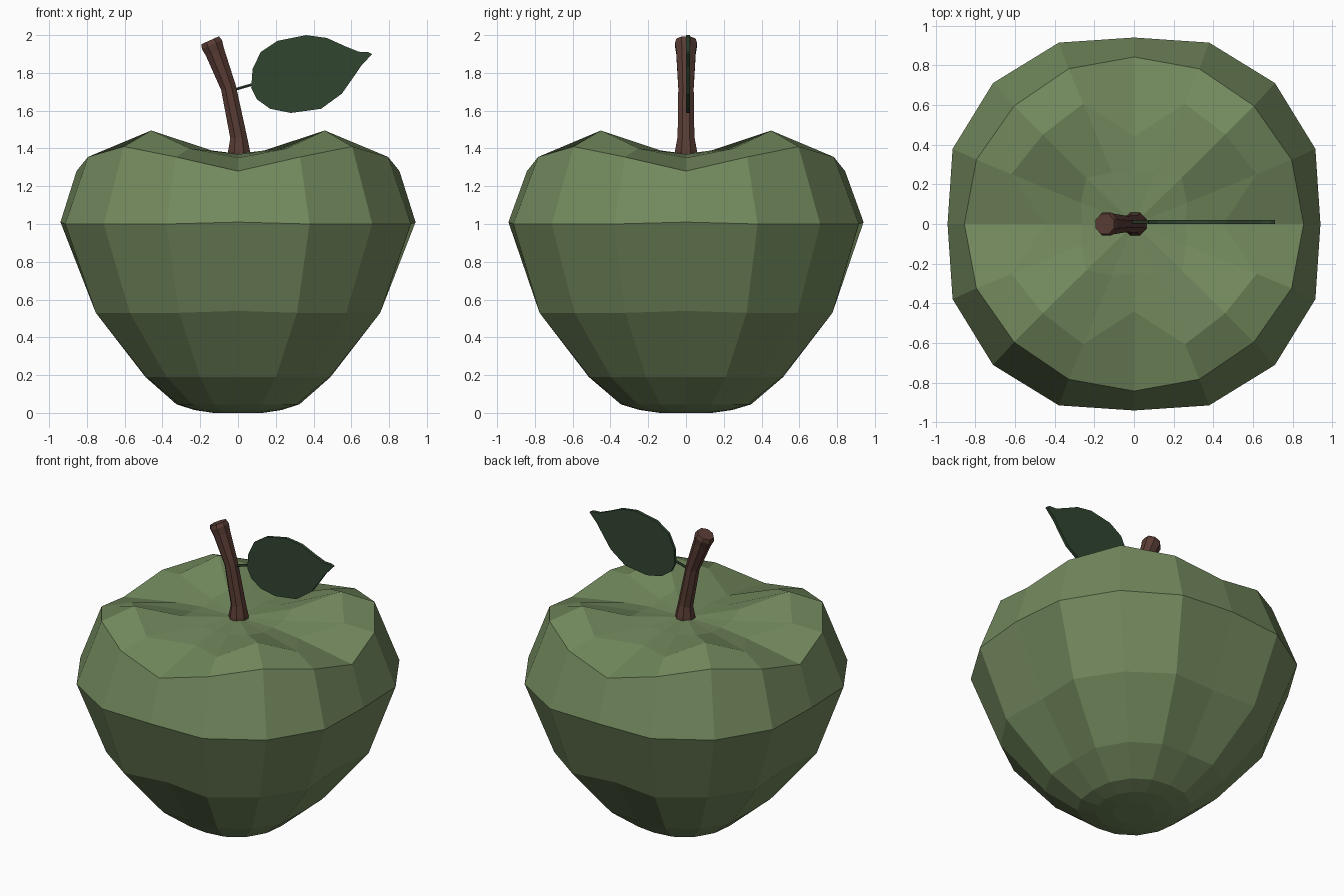
import bpy, bmesh, math
from mathutils import Vector

if "Cube" in bpy.data.objects:
    bpy.data.objects.remove(bpy.data.objects["Cube"])


def material(name, color):
    m = bpy.data.materials.new(name)
    m.diffuse_color = (*color, 1)
    m.use_nodes = True
    m.node_tree.nodes["Principled BSDF"].inputs["Base Color"].default_value = m.diffuse_color
    return m


def make_object(name, bm, mat):
    bmesh.ops.recalc_face_normals(bm, faces=bm.faces)
    me = bpy.data.meshes.new(name)
    bm.to_mesh(me)
    bm.free()
    me.materials.append(mat)
    ob = bpy.data.objects.new(name, me)
    bpy.context.collection.objects.link(ob)
    return ob


def loft(name, rings, mat, end=None):
    """Skin a stack of closed rings; the last ring closes on a point if given."""
    bm = bmesh.new()
    loops = [[bm.verts.new(p) for p in ring] for ring in rings]
    n = len(loops[0])
    for a, b in zip(loops, loops[1:]):
        for i in range(n):
            j = (i + 1) % n
            bm.faces.new((a[i], a[j], b[j], b[i]))
    bm.faces.new(loops[0][::-1])
    if end:
        c = bm.verts.new(end)
        for i in range(n):
            bm.faces.new((loops[-1][i], loops[-1][(i + 1) % n], c))
    else:
        bm.faces.new(loops[-1])
    return make_object(name, bm, mat)


green = material("apple_green", (0.17, 0.25, 0.11))
brown = material("stem_brown", (0.10, 0.045, 0.035))
dark = material("leaf_green", (0.03, 0.06, 0.03))

# Apple body: four lobes, each ring gives (radius, z) at 0, 22.5 and 45 degrees, plus y stretch
profile = [
    ((0.13, 0.0), (0.13, 0.0), (0.13, 0.0), 1.05),
    ((0.23, 0.015), (0.23, 0.015), (0.23, 0.015), 1.06),
    ((0.325, 0.045), (0.335, 0.045), (0.34, 0.045), 1.06),
    ((0.49, 0.19), (0.525, 0.19), (0.535, 0.19), 1.05),
    ((0.73, 0.54), (0.815, 0.53), (0.81, 0.53), 1.03),
    ((0.94, 1.01), (0.99, 1.0), (1.005, 1.0), 1.0),
    ((0.855, 1.28), (0.86, 1.355), (0.855, 1.41), 0.985),
    ((0.45, 1.35), (0.67, 1.40), (0.65, 1.495), 0.98),
    ((0.26, 1.37), (0.29, 1.38), (0.34, 1.402), 0.97),
]
rings = []
for row in profile:
    ring = []
    for k in range(16):
        r, z = row[(0, 1, 2, 1)[k % 4]]
        a = k * math.pi / 8
        ring.append((r * math.cos(a), r * math.sin(a) * row[3], z))
    rings.append(ring)
loft("apple_body", rings, green, end=(0, 0, 1.372))

# Stem: eight-sided, bent to the left, (x, z, radius, tilt)
rings = []
for x, z, r, tilt in [(0.005, 1.35, 0.065, 0), (0.005, 1.39, 0.062, 0.05),
                      (0.003, 1.46, 0.048, 0.15), (-0.05, 1.72, 0.044, 0.28),
                      (-0.122, 1.91, 0.056, 0.4), (-0.138, 1.95, 0.063, 0.42),
                      (-0.147, 1.973, 0.055, 0.42)]:
    rings.append([(x + r * math.cos(a) * math.cos(tilt), r * math.sin(a),
                   z + r * math.cos(a) * math.sin(tilt))
                  for a in (math.pi / 8 + k * math.pi / 4 for k in range(8))])
loft("stem", rings, brown)

# Leaf: thin plate from its front outline
outline = [(0.07, 1.72), (0.077, 1.82), (0.12, 1.91), (0.21, 1.97), (0.36, 2.0),
           (0.47, 1.985), (0.57, 1.94), (0.64, 1.912), (0.69, 1.91), (0.71, 1.90),
           (0.65, 1.835), (0.62, 1.79), (0.55, 1.69), (0.44, 1.61), (0.28, 1.588),
           (0.17, 1.61), (0.10, 1.66)]
loft("leaf", [[(x, y, z) for x, z in outline] for y in (0.0, 0.02)], dark)

# Leaf stalk: thin rod joining stem and leaf
a, b = Vector((-0.04, 0.01, 1.705)), Vector((0.09, 0.01, 1.743))
side = Vector((0, 0.008, 0))
up = (b - a).cross(side).normalized() * 0.008
loft("leaf_stalk", [[p + side * math.cos(t) + up * math.sin(t)
                     for t in (k * math.pi / 3 for k in range(6))] for p in (a, b)], dark)
